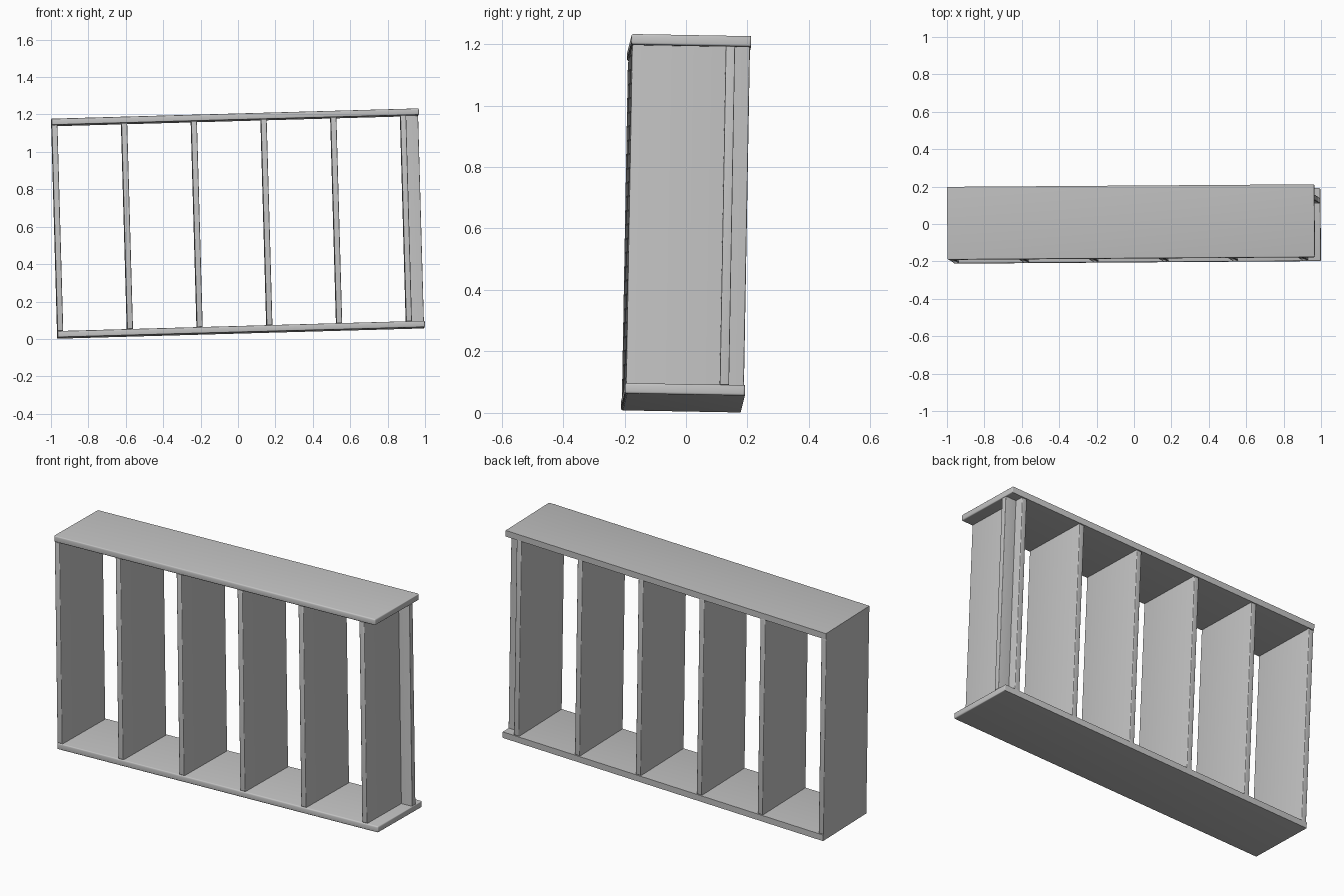
import bpy
import bmesh
from math import radians
from mathutils import Matrix, Euler, Vector

cube = bpy.data.objects.get("Cube")
if cube:
    bpy.data.objects.remove(cube, do_unlink=True)

# Overall sizes: a bookcase lying on its side, slightly tilted
LENGTH, DEPTH, HEIGHT = 1.965, 0.39, 1.17
BOARD = 0.034
SHELF = 0.031
FRAME = Matrix.Translation((0, 0, 0.617)) @ Euler((-0.018, -0.028, 0.007)).to_matrix().to_4x4()

grey = bpy.data.materials.new("plain grey")
grey.use_nodes = True
colour = (0.55, 0.55, 0.55, 1)
grey.diffuse_color = colour
grey.node_tree.nodes["Principled BSDF"].inputs["Base Color"].default_value = colour


def board(name, size, centre, worn, radius=0.007):
    """Box whose edges lying on the faces listed in worn, as (axis, side), are rounded."""
    bm = bmesh.new()
    bmesh.ops.create_cube(bm, size=1)
    bmesh.ops.scale(bm, vec=Vector(size), verts=bm.verts)
    edges = [e for e in bm.edges
             if any(all(v.co[axis] * side > 0 for v in e.verts) for axis, side in worn)]
    bmesh.ops.bevel(bm, geom=edges, offset=radius, segments=3, profile=0.5, affect='EDGES')
    bmesh.ops.translate(bm, vec=Vector(centre), verts=bm.verts)
    mesh = bpy.data.meshes.new(name)
    bm.to_mesh(mesh)
    bm.free()
    mesh.materials.append(grey)
    obj = bpy.data.objects.new(name, mesh)
    obj.matrix_world = FRAME
    bpy.context.collection.objects.link(obj)
    bpy.ops.object.select_all(action='DESELECT')
    obj.select_set(True)
    bpy.context.view_layer.objects.active = obj
    bpy.ops.object.shade_smooth_by_angle(angle=radians(40))
    return obj


# Long side boards, worn along the front and the open end
for name, side in (("upper_side_board", 1), ("lower_side_board", -1)):
    board(name, (LENGTH, DEPTH, BOARD), (0, 0, side * (HEIGHT - BOARD) / 2),
          [(1, -1), (0, 1)])

# Six evenly spaced shelves, the first flush with the closed end
inner = HEIGHT - 2 * BOARD
first = -LENGTH / 2 + SHELF / 2
spacing = 0.373
for i in range(6):
    board(f"shelf_{i + 1}", (SHELF, DEPTH - 0.006, inner), (first + i * spacing, 0, 0),
          [(1, -1), (1, 1)], 0.005)

# Recessed kick strip beyond the last shelf
start = first + 5 * spacing + SHELF / 2
end = LENGTH / 2 - 0.003
board("kick_strip", (end - start, 0.03, inner), ((start + end) / 2, 0.128, 0),
      [(0, 1)], 0.003)
